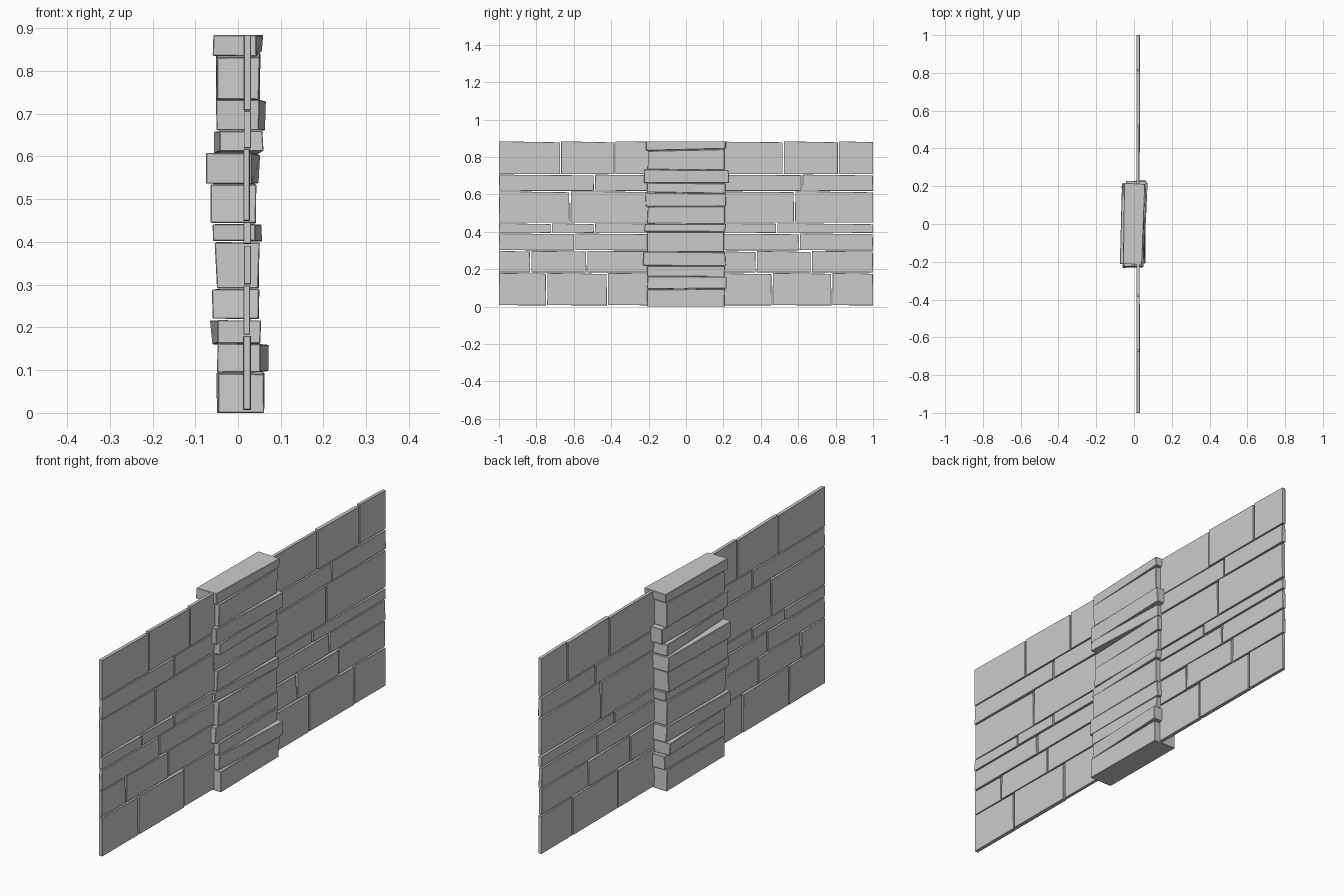
import bpy, bmesh, random

random.seed(4)


def block(name, corners, bevel):
    """Eight-cornered stone: bottom ring of four points, then top ring."""
    bm = bmesh.new()
    v = [bm.verts.new(c) for c in corners]
    for f in ((3, 2, 1, 0), (4, 5, 6, 7), (0, 1, 5, 4),
              (1, 2, 6, 5), (2, 3, 7, 6), (3, 0, 4, 7)):
        bm.faces.new([v[i] for i in f])
    bmesh.ops.recalc_face_normals(bm, faces=bm.faces)
    mesh = bpy.data.meshes.new(name)
    bm.to_mesh(mesh)
    bm.free()
    ob = bpy.data.objects.new(name, mesh)
    bpy.context.collection.objects.link(ob)
    m = ob.modifiers.new("worn_edges", 'BEVEL')
    m.width, m.segments = bevel, 1


def jit(a):
    return random.uniform(-a, a)


# Pillar stones: z low, z high, front x range, back x range, y range
stones = [
    (0.000, 0.093, -0.045, 0.062, -0.052, 0.060, -0.205, 0.205),
    (0.096, 0.160, -0.050, 0.050, -0.046, 0.070, -0.205, 0.217),
    (0.162, 0.217, -0.046, 0.055, -0.063, 0.050, -0.210, 0.205),
    (0.220, 0.290, -0.060, 0.050, -0.052, 0.048, -0.230, 0.210),
    (0.292, 0.399, -0.052, 0.050, -0.050, 0.050, -0.205, 0.205),
    (0.402, 0.442, -0.058, 0.042, -0.050, 0.057, -0.222, 0.210),
    (0.444, 0.535, -0.065, 0.042, -0.060, 0.040, -0.205, 0.205),
    (0.537, 0.606, -0.072, 0.030, -0.065, 0.050, -0.215, 0.212),
    (0.609, 0.659, -0.042, 0.060, -0.058, 0.050, -0.210, 0.210),
    (0.661, 0.731, -0.050, 0.051, -0.042, 0.063, -0.225, 0.230),
    (0.733, 0.837, -0.051, 0.050, -0.050, 0.050, -0.205, 0.205),
    (0.840, 0.884, -0.060, 0.042, -0.052, 0.058, -0.212, 0.215),
]
# Slope of each joint along y (z offset at the right end)
slopes = [0, 0.003, -0.003, 0, 0, 0, 0, 0.002, -0.006, -0.002, -0.002, 0.010, 0]
for i, (z0, z1, fl, fr, bl, br, y0, y1) in enumerate(stones):
    ring = ((fl, y0, -1), (fr, y0, -1), (br, y1, 1), (bl, y1, 1))
    pts = []
    for level, z in enumerate((z0, z1)):
        for x, y, s in ring:
            flat = z == 0 or i + level == 12
            tilt = 0 if flat else slopes[i + level] * s * 0.5 + jit(0.001)
            pts.append((x + jit(0.003), y + jit(0.004), z + tilt))
    block(f"pillar_stone_{i + 1}", pts, 0.002)

# Thin wall courses: z low, z high, end joints of the bricks along y
courses = [
    (0.008, 0.180, (-0.745, -0.42, 0.0, 0.46, 0.78)),
    (0.184, 0.298, (-0.83, -0.53, 0.0, 0.375, 0.67)),
    (0.302, 0.391, (-0.595, 0.0, 0.605)),
    (0.396, 0.446, (-0.72, -0.49, 0.0, 0.485)),
    (0.450, 0.617, (-0.62, 0.0, 0.58)),
    (0.620, 0.706, (-0.49, 0.0, 0.62)),
    (0.709, 0.884, (-0.67, -0.38, 0.0, 0.52, 0.815)),
]
for r, (z0, z1, joints) in enumerate(courses):
    ends = (-1.0,) + joints + (1.0,)
    for k, (a, b) in enumerate(zip(ends, ends[1:])):
        ga = 0 if a == -1 else 0.003
        gb = 0 if b == 1 else 0.003
        x0, x1 = 0.013 + jit(0.0008), 0.029 + jit(0.002)
        drop = random.uniform(0.002, 0.006)
        a1, b1 = a + ga + abs(jit(0.002)), b - gb - abs(jit(0.002))
        if r == 6:
            a1, b1 = a + ga, b - gb
        block(f"wall_brick_{r + 1}_{k + 1}", [
            (x0, a + ga, z0), (x1, a + ga, z0),
            (x1, b - gb, z0 - 0.001), (x0, b - gb, z0 - 0.001),
            (x0, a1, z1), (x1, a1, z1),
            (x1, b1, z1 - drop), (x0, b1, z1 - drop)], 0.001)
